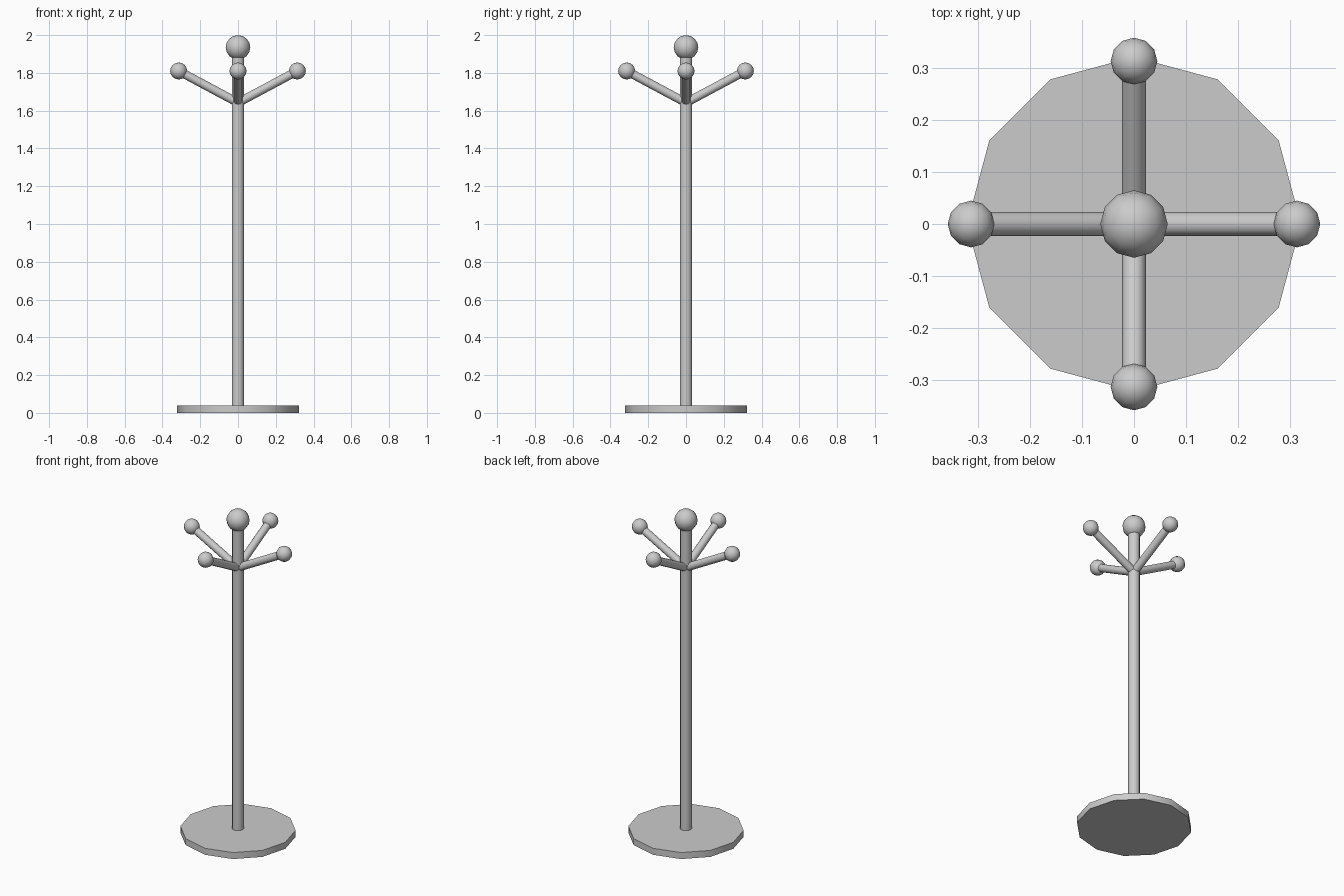
import bpy
from math import radians, cos, sin
from mathutils import Vector

if "Cube" in bpy.data.objects:
    bpy.data.objects.remove(bpy.data.objects["Cube"])

SIDES = 12


def smooth(name):
    ob = bpy.context.object
    ob.name = name
    bpy.ops.object.shade_smooth_by_angle(angle=radians(40))
    return ob


def rod(name, start, end, radius):
    a, b = Vector(start), Vector(end)
    d = b - a
    bpy.ops.mesh.primitive_cylinder_add(
        vertices=SIDES, radius=radius, depth=d.length, location=(a + b) / 2,
        rotation=d.to_track_quat('Z', 'Y').to_euler())
    return smooth(name)


def ball(name, centre, radius):
    bpy.ops.mesh.primitive_uv_sphere_add(
        segments=SIDES, ring_count=8, radius=radius, location=centre)
    return smooth(name)


# Round base: first corner lies on an axis
rod("base", (0, 0, 0), (0, 0, 0.04), 0.322)

# Pole and top knob
rod("pole", (0, 0, 0.03), (0, 0, 1.93), 0.033)
ball("top_knob", (0, 0, 1.935), 0.065)

# Four rising arms with ball ends
for i, side in enumerate(("right", "back", "left", "front")):
    a = radians(90 * i)
    tip = (0.314 * cos(a), 0.314 * sin(a), 1.81)
    rod(side + "_arm", (0, 0, 1.642), tip, 0.023)
    ball(side + "_arm_knob", tip, 0.045)
